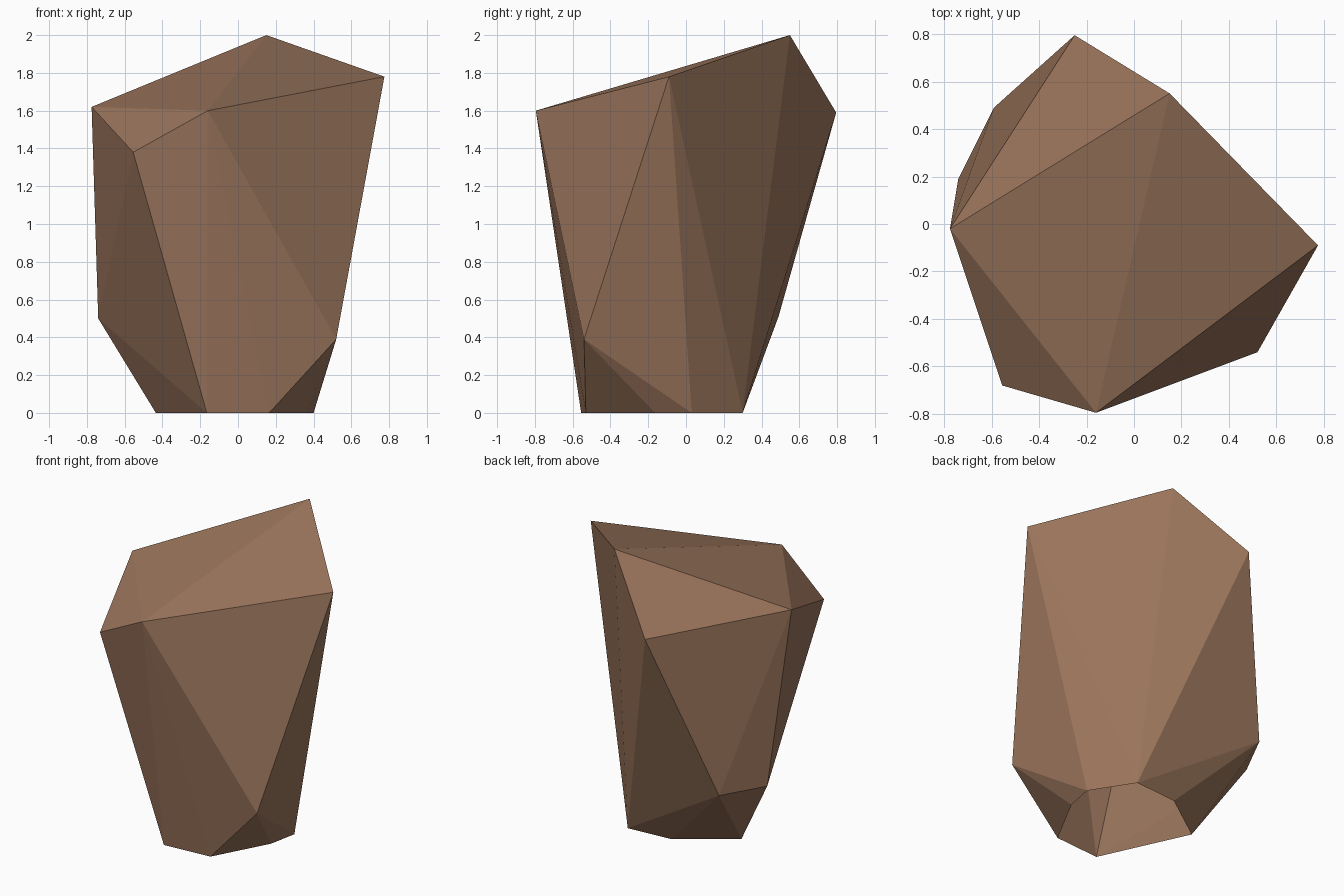
import bpy
import bmesh

if "Cube" in bpy.data.objects:
    bpy.data.objects.remove(bpy.data.objects["Cube"])

# Corner points of the faceted boulder
crown = [(-0.25, 0.795, 1.59), (0.15, 0.55, 2.0), (0.775, -0.09, 1.78),
         (-0.16, -0.795, 1.60), (-0.775, -0.02, 1.62), (-0.555, -0.68, 1.38)]
waist = [(0.52, -0.54, 0.39), (-0.59, 0.49, 0.51), (-0.74, 0.19, 0.50)]
foot = [(0.225, 0.30), (0.40, 0.03), (0.362, -0.163), (0.165, -0.53),
        (-0.165, -0.555), (-0.435, 0.03), (-0.087, 0.276)]

# Wrap the points in a convex shell
bm = bmesh.new()
for p in crown + waist + [(x, y, 0.0) for x, y in foot]:
    bm.verts.new(p)
bmesh.ops.convex_hull(bm, input=bm.verts[:])
bmesh.ops.recalc_face_normals(bm, faces=bm.faces[:])

# The underside is open
base = [f for f in bm.faces if all(v.co.z < 0.001 for v in f.verts)]
bmesh.ops.delete(bm, geom=base, context='FACES_ONLY')
loose = [e for e in bm.edges if not e.link_faces]
bmesh.ops.delete(bm, geom=loose, context='EDGES')

mesh = bpy.data.meshes.new("boulder")
bm.to_mesh(mesh)
bm.free()
boulder = bpy.data.objects.new("boulder", mesh)
bpy.context.collection.objects.link(boulder)

# Single brown stone colour
stone = bpy.data.materials.new("brown stone")
stone.diffuse_color = (0.32, 0.175, 0.105, 1.0)
stone.use_nodes = True
stone.node_tree.nodes["Principled BSDF"].inputs["Base Color"].default_value = stone.diffuse_color
mesh.materials.append(stone)
